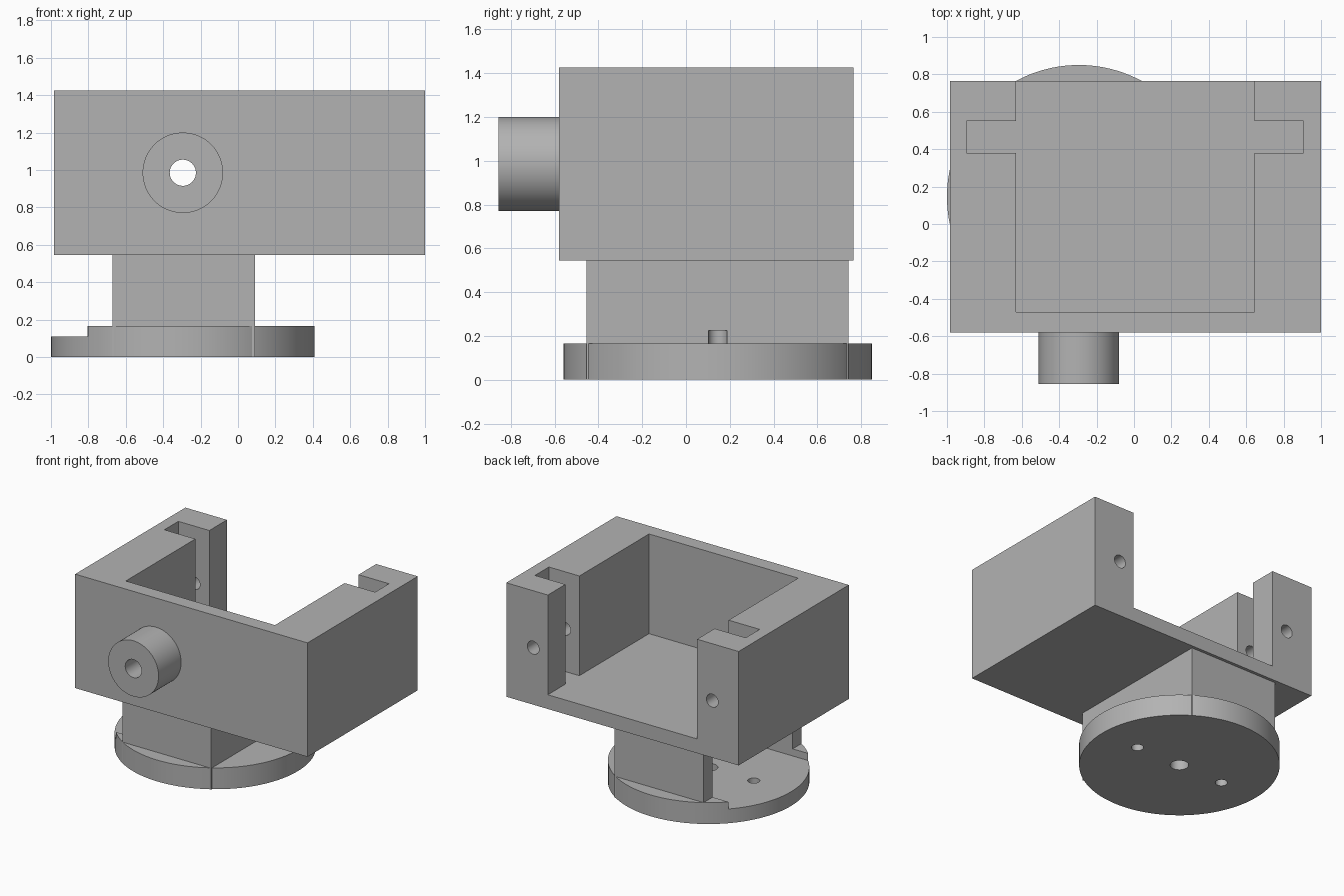
import bpy
import math

cube = bpy.data.objects.get("Cube")
if cube:
    bpy.data.objects.remove(cube, do_unlink=True)

grey = bpy.data.materials.new("plain grey")
grey.use_nodes = True
COLOUR = (0.45, 0.45, 0.45, 1)
grey.diffuse_color = COLOUR
grey.node_tree.nodes["Principled BSDF"].inputs["Base Color"].default_value = COLOUR


def box(name, x, y, z):
    """Box from (low, high) ranges on each axis."""
    centre = [(r[0] + r[1]) / 2 for r in (x, y, z)]
    bpy.ops.mesh.primitive_cube_add(size=1, location=centre)
    ob = bpy.context.object
    ob.name = name
    ob.scale = [r[1] - r[0] for r in (x, y, z)]
    bpy.ops.object.transform_apply(location=True, rotation=True, scale=True)
    ob.data.materials.append(grey)
    return ob


def rod(name, radius, a, b, span, axis="Z", sides=48):
    """Cylinder along Z at (x, y) = (a, b), or along Y at (x, z) = (a, b)."""
    mid = sum(span) / 2
    upright = axis == "Z"
    bpy.ops.mesh.primitive_cylinder_add(
        vertices=sides, radius=radius, depth=span[1] - span[0],
        location=(a, b, mid) if upright else (a, mid, b),
        rotation=(0 if upright else math.pi / 2, 0, 0))
    ob = bpy.context.object
    ob.name = name
    bpy.ops.object.transform_apply(location=True, rotation=True, scale=True)
    ob.data.materials.append(grey)
    return ob


def combine(target, others, operation="DIFFERENCE"):
    """Apply a boolean with each tool object, then discard the tool."""
    for tool in others:
        bpy.context.view_layer.objects.active = target
        mod = target.modifiers.new("bool", "BOOLEAN")
        mod.operation = operation
        mod.solver = "EXACT"
        mod.object = tool
        bpy.ops.object.modifier_apply(modifier=mod.name)
        bpy.data.objects.remove(tool, do_unlink=True)


def finish(ob):
    bpy.ops.object.select_all(action="DESELECT")
    ob.select_set(True)
    bpy.context.view_layer.objects.active = ob
    bpy.ops.object.shade_smooth_by_angle(angle=math.radians(30))


AXIS_X, AXIS_Y = -0.295, 0.145   # centre of the round base
HOLE_Z = 0.985                   # height of all horizontal holes
FLOOR = 0.655

# Open-backed housing with a boss on its front
housing = box("housing", (-0.985, 1.0), (-0.58, 0.765), (0.545, 1.425))
boss = rod("boss", 0.215, AXIS_X, HOLE_Z, (-0.855, -0.53), "Y", 96)
combine(housing, [boss], "UNION")
combine(housing, [
    box("cavity", (-0.63, 0.645), (-0.47, 1), (FLOOR, 2)),
    box("panel_slot", (-0.895, 0.905), (0.38, 0.55), (FLOOR, 2)),
    rod("boss_bore", 0.07, AXIS_X, HOLE_Z, (-1, -0.3), "Y"),
    rod("right_pin_hole", 0.05, -0.76, HOLE_Z, (0.2, 1), "Y"),
    rod("left_pin_hole", 0.05, 0.77, HOLE_Z, (0.2, 1), "Y"),
])
finish(housing)

# Round base with a hollow pedestal, open on one side
stand = rod("stand", 0.705, AXIS_X, AXIS_Y, (0, 0.165), sides=128)
pedestal = box("pedestal", (-0.67, 0.09), (-0.455, 0.742), (0, 0.545))
combine(stand, [pedestal], "UNION")
combine(stand, [
    box("recess", (-1.2, -0.02), (-0.345, 0.632), (0.11, 0.7)),
    rod("centre_hole", 0.065, AXIS_X, AXIS_Y, (-0.1, 0.225)),
    rod("right_screw_hole", 0.043, AXIS_X - 0.385, AXIS_Y, (-0.1, 0.225)),
    rod("left_screw_hole", 0.043, AXIS_X + 0.385, AXIS_Y, (-0.1, 0.225)),
])
finish(stand)
